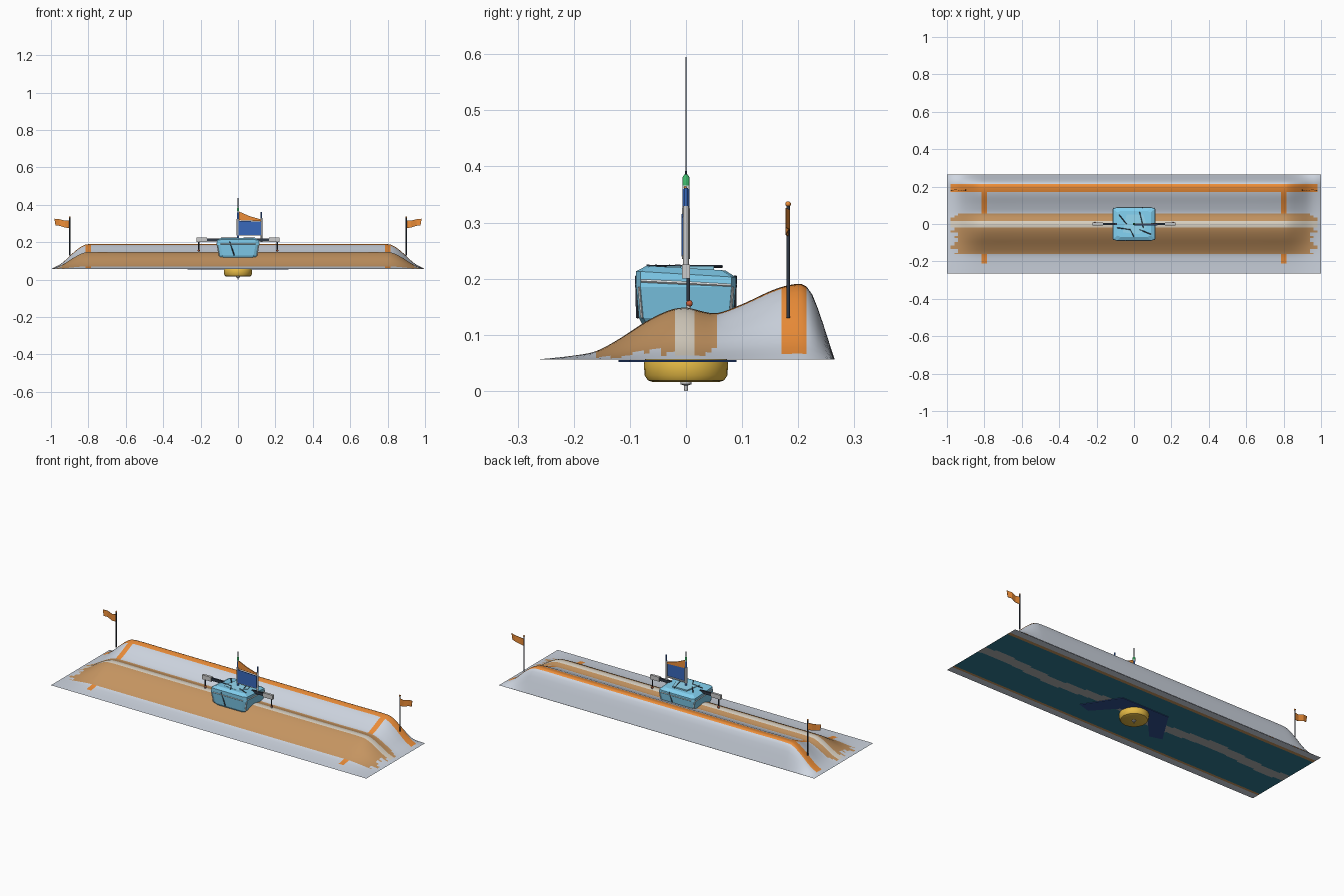
import bpy, bmesh, math, random
from mathutils import Vector

if "Cube" in bpy.data.objects:
    bpy.data.objects.remove(bpy.data.objects["Cube"])

random.seed(4)
MATS = {}
COL = dict(grey=(.62, .67, .75), brown=(.56, .30, .12), beige=(.72, .66, .56), orange=(.85, .27, .04),
           teal=(.03, .20, .29), greyband=(.42, .44, .44), cyan=(.22, .62, .86), white=(.85, .9, .92),
           dark=(.03, .04, .06), blue=(.04, .14, .5), navy=(.03, .08, .28), yellow=(.8, .5, .06),
           green=(.05, .5, .15), metal=(.62, .62, .62), red=(.6, .12, .05), ice=(.3, .7, .9))


def mat(n):
    if n not in MATS:
        MATS[n] = bpy.data.materials.new(n)
        MATS[n].diffuse_color = (*COL[n], 1)
    return MATS[n]


def add(name, verts, faces, color, smooth=None, fix=True):
    me = bpy.data.meshes.new(name)
    me.from_pydata([tuple(v) for v in verts], [], faces)
    if fix:
        bm = bmesh.new()
        bm.from_mesh(me)
        bmesh.ops.recalc_face_normals(bm, faces=bm.faces)
        bm.to_mesh(me)
        bm.free()
    ob = bpy.data.objects.new(name, me)
    bpy.context.collection.objects.link(ob)
    if color:
        me.materials.append(mat(color))
    if smooth:
        bpy.ops.object.select_all(action='DESELECT')
        ob.select_set(True)
        bpy.context.view_layer.objects.active = ob
        bpy.ops.object.shade_smooth_by_angle(angle=math.radians(smooth))
    return ob


def lathe(name, prof, color, x=0, y=0, n=12, smooth=35):
    vs = [(x + r * math.cos(2 * math.pi * k / n), y + r * math.sin(2 * math.pi * k / n), z)
          for r, z in prof for k in range(n)]
    fs = [(i * n + k, i * n + (k + 1) % n, (i + 1) * n + (k + 1) % n, (i + 1) * n + k)
          for i in range(len(prof) - 1) for k in range(n)]
    fs += [tuple(range(n))[::-1], tuple(range((len(prof) - 1) * n, len(prof) * n))]
    return add(name, vs, fs, color, smooth)


def rod(name, z0, z1, r, color, x=0, y=0):
    return lathe(name, [(r, z0), (r, z1)], color, x, y)


def ball(name, c, r, color):
    prof = [(max(r * math.sin(a), 1e-4), c[2] - r * math.cos(a)) for a in [math.pi * i / 8 for i in range(9)]]
    return lathe(name, prof, color, c[0], c[1])


def box(name, lo, hi, color):
    vs = [(x, y, z) for x in (lo[0], hi[0]) for y in (lo[1], hi[1]) for z in (lo[2], hi[2])]
    fs = [(0, 1, 3, 2), (4, 6, 7, 5), (0, 4, 5, 1), (2, 3, 7, 6), (0, 2, 6, 4), (1, 5, 7, 3)]
    return add(name, vs, fs, color)


def prism(name, pts, axis, a, b, color):
    """Extrude a 2D outline along y (xz outline) or z (xy outline)."""
    n = len(pts)
    vs = [(p, t, q) if axis == 'y' else (p, q, t) for t in (a, b) for p, q in pts]
    fs = [tuple(range(n)), tuple(range(n, 2 * n))[::-1]]
    fs += [(i, (i + 1) % n, n + (i + 1) % n, n + i) for i in range(n)]
    return add(name, vs, fs, color)


def smooth_interp(pts, t):
    # Catmull style cubic through the points
    for i in range(len(pts) - 1):
        (x0, y0), (x1, y1) = pts[i], pts[i + 1]
        if t <= x1 + 1e-9:
            xa, ya = pts[max(i - 1, 0)]
            xb, yb = pts[min(i + 2, len(pts) - 1)]
            m0, m1 = (y1 - ya) / (x1 - xa), (yb - y0) / (xb - x0)
            h = x1 - x0
            u = (t - x0) / h
            return ((2*u**3 - 3*u*u + 1) * y0 + (u**3 - 2*u*u + u) * h * m0
                    + (3*u*u - 2*u**3) * y1 + (u**3 - u*u) * h * m1)
    return pts[-1][1]


# Long sheet: front ridge, shallow valley and tall rear crest, sloping off at both ends
PROFILE = [(-.265, .056), (-.2, .063), (-.16, .071), (-.12, .092), (-.07, .124), (-.03, .143), (0, .148),
           (.03, .141), (.055, .138), (.1, .154), (.16, .181), (.2, .19), (.215, .185), (.23, .16), (.265, .056)]
ENDS = [(0, 1), (.6, 1), (.79, 1), (.83, .94), (.88, .66), (.94, .25), (1, 0)]
xs = sorted({round(-1 + i * .02, 4) for i in range(101)} | {-.815, -.785, .785, .815})
ys = sorted({round(-.265 + i * .01, 4) for i in range(54)} | {-.21, -.16, -.02, .015, .055, .17})


def sheet_color(x, y, jag):
    a = abs(x)
    if .785 < a < .815 and (-.21 < y < -.16 or .055 < y < .17):
        return 1
    if .17 < y < .215 and a < .98:
        return 1
    if -.02 < y < .015 and a < .98:
        return 3
    if -.16 < y < .055 and a < jag:
        return 2
    return 0


def sheet(name, height, names, picker, flip=False):
    vs = [(x, y, height(x, y)) for x in xs for y in ys]
    n = len(ys)
    fs, idx = [], []
    jag = [random.choice((.95, .97, .99)) for _ in ys]
    for i in range(len(xs) - 1):
        for j in range(n - 1):
            f = (i * n + j, (i + 1) * n + j, (i + 1) * n + j + 1, i * n + j + 1)
            fs.append(f[::-1] if flip else f)
            idx.append(picker((xs[i] + xs[i + 1]) / 2, (ys[j] + ys[j + 1]) / 2, jag[j]))
    ob = add(name, vs, fs, None, 40, fix=False)
    for m in names:
        ob.data.materials.append(mat(m))
    for p, k in zip(ob.data.polygons, idx):
        p.material_index = k
    return ob


sheet("ridged_deck", lambda x, y: .056 + (smooth_interp(PROFILE, y) - .056) * smooth_interp(ENDS, abs(x)),
      ["grey", "orange", "brown", "beige"], sheet_color)


# Flat underside with a wavy pale band
def under_color(x, y, jag):
    if abs(y - .012 * math.sin(9 * x)) < .03:
        return 1
    return 0 if abs(y) < .21 else 3 if abs(y) < .225 else 2


sheet("underside", lambda x, y: .055, ["teal", "greyband", "grey", "brown"], under_color, True)

# Round foot, spindle and swept fins below
lathe("round_foot", [(.06, .016), (.068, .019), (.074, .028), (.075, .05), (.073, .056)], "yellow", n=32)
lathe("foot_spindle", [(.003, 0), (.004, .01), (.01, .012), (.01, .018)], "metal")
for s in (-1, 1):
    prism("swept_fin", [(0, .09), (s * .15, .09), (s * .27, -.1), (s * .2, -.12), (s * .09, .0), (0, .0)],
          'z', .052, .0548, "navy")

# Faceted cabin block: stacked tapering rings
rings = [(.092, .076, .115), (.103, .084, .13), (.114, .089, .185), (.112, .089, .208), (.09, .07, .219)]
vs, c = [], .02
for hx, hy, z in rings:
    out = [(hx - c, -hy), (hx, -hy + c * .4), (hx, hy - c * .4), (hx - c, hy),
           (-hx + c, hy), (-hx, hy - c * .4), (-hx, -hy + c * .4), (-hx + c, -hy)]
    vs += [(x, y, z - (.06 * y if z > .2 else 0)) for x, y in out]
fs = [(i * 8 + k, i * 8 + (k + 1) % 8, i * 8 + 8 + (k + 1) % 8, i * 8 + 8 + k)
      for i in range(4) for k in range(8)] + [tuple(range(8)), tuple(range(32, 40))]
add("cabin_block", vs, fs, "cyan")
prism("cabin_lid", [(-.06, -.045), (.03, -.055), (.07, -.01), (.05, .05), (-.04, .05)], 'z', .212, .223, "ice")


# Pale bands and dark seams on the cabin
def strip(name, a, b, w, color):
    a, b = Vector(a), Vector(b)
    d = (b - a).normalized()
    u = d.cross(Vector((0, 0, 1)) if abs(d.z) < .8 else Vector((0, 1, 0))).normalized() * w
    v = d.cross(u).normalized() * w
    vs = [p + q for p in (a, b) for q in (u, v, -u, -v)]
    add(name, vs, [(0, 1, 2, 3), (4, 7, 6, 5)] + [(k, (k + 1) % 4, 4 + (k + 1) % 4, 4 + k) for k in range(4)], color)


for s in (-1, 1):
    strip("side_band", (s * .112, -.08, .196), (s * .112, .08, .188), .004, "white")
    strip("end_band", (-.094, s * .088, .19), (.094, s * .088, .19), .003, "white")
    for t in (-1, 1):
        strip("corner_band", (s * .101, t * .078, .13), (s * .111, t * .083, .185), .003, "white")
    strip("front_seam", (s * .02, s * .086, .13), (s * .045, s * .088, .205), .003, "dark")
for a, b in [((-.09, -.02), (-.02, -.03)), ((-.02, -.03), (.0, -.07)), ((.03, -.03), (.09, -.055)),
             ((.03, .065), (.05, -.02)), ((-.08, .05), (-.04, .0))]:
    strip("top_seam", (*a, .2215), (*b, .2225), .0025, "dark")

# Central mast in coloured sections, with a whip antenna
for z0, z1, r, col in [(.15, .24, .0055, "blue"), (.235, .325, .007, "metal"), (.325, .36, .006, "blue"),
                       (.36, .366, .0065, "white")]:
    rod("mast_section", z0, z1, r, col)
lathe("mast_tip", [(.0065, .366), (.0065, .38), (.003, .386)], "green")
lathe("whip_antenna", [(.0016, .38), (.0006, .595)], "dark", n=6)
# Second mast and the banner between the two
rod("side_mast", .2, .33, .005, "metal", x=.125)
rod("side_mast_top", .33, .362, .004, "blue", x=.125)
prism("banner", [(.004, .24), (.122, .24), (.122, .31), (.004, .315)], 'y', -.008, -.004, "blue")
prism("pennant", [(.004, .318), (.122, .313), (.122, .322), (.06, .34), (.004, .365)], 'y', -.004, .001, "orange")
box("banner_rail", (0, -.007, .236), (.125, .003, .242), "metal")

# Outrigger arms, hanging lamps and corner flags, mirrored
for s in (-1, 1):
    x = sorted((s * .09, s * .168))
    box("arm_joint", (x[0], -.005, .205), (x[1], .005, .221), "dark")
    x = sorted((s * .165, s * .223))
    box("arm_end", (x[0], -.007, .2), (x[1], .007, .225), "metal")
    rod("lamp_hanger", .16, .202, .0035, "dark", x=s * .21, y=.004)
    ball("lamp", (s * .21, .006, .156), .006, "red")
    rod("lamp_post", .12, .152, .004, "metal", x=s * .21, y=.004)
    rod("flag_pole", .13, .332, .0032, "dark", x=s * .9, y=.182)
    ball("flag_knob", (s * .9, .182, .333), .005, "orange")
    # waving flag
    top = [(.9, .317), (.925, .316), (.955, .323), (.982, .326)]
    low = [(.9, .276), (.925, .278), (.955, .288), (.976, .291)]
    wave = [0, -.004, .002, -.004]
    vs = [(s * p[0], .182 + w + d, p[1]) for d in (-.001, .001) for row in (top, low) for p, w in zip(row, wave)]
    fs = []
    for k in range(3):
        fs += [(k, k + 1, k + 5, k + 4), (k + 8, k + 12, k + 13, k + 9),
               (k, k + 8, k + 9, k + 1), (k + 4, k + 5, k + 13, k + 12)]
    fs += [(0, 4, 12, 8), (3, 11, 15, 7)]
    add("corner_flag", vs, fs, "orange")

for m in bpy.data.materials:
    if m.users and not m.is_grease_pencil:
        m.use_nodes = True
        m.node_tree.nodes["Principled BSDF"].inputs["Base Color"].default_value = m.diffuse_color
